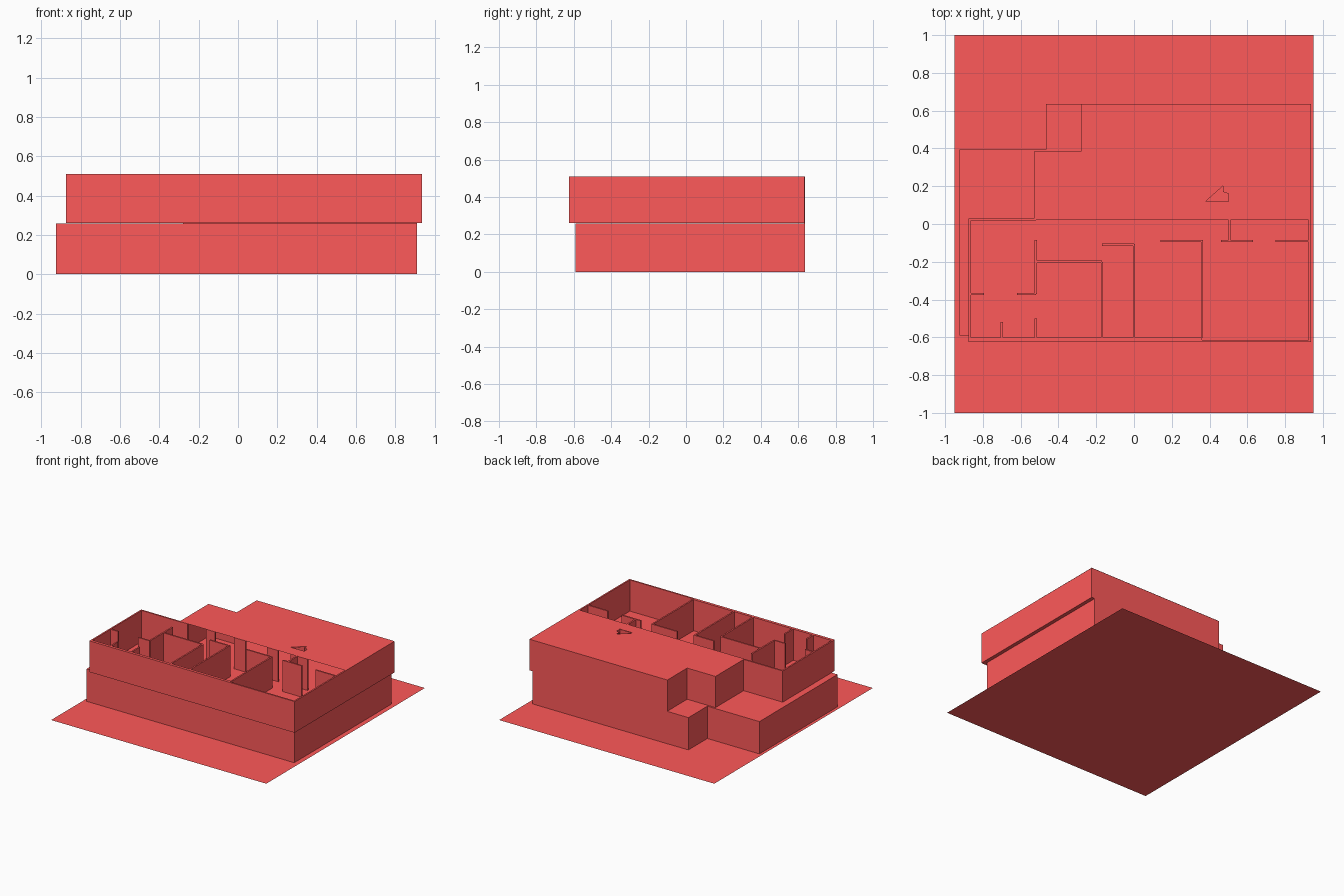
import bpy, bmesh
from mathutils import Vector

if "Cube" in bpy.data.objects:
    bpy.data.objects.remove(bpy.data.objects["Cube"])

MAT = bpy.data.materials.new("red")
MAT.diffuse_color = (1.0, 0.1, 0.1, 1)
MAT.use_nodes = True
MAT.node_tree.nodes["Principled BSDF"].inputs["Base Color"].default_value = MAT.diffuse_color
FLOOR, TOP, T = 0.26, 0.51, 0.012


def finish(name, bm):
    bmesh.ops.recalc_face_normals(bm, faces=bm.faces)
    me = bpy.data.meshes.new(name)
    bm.to_mesh(me)
    bm.free()
    me.materials.append(MAT)
    ob = bpy.data.objects.new(name, me)
    bpy.context.collection.objects.link(ob)
    return ob


def prism(name, pts, z0, z1):
    bm = bmesh.new()
    base = bm.faces.new([bm.verts.new((x, y, z0)) for x, y in pts])
    ext = bmesh.ops.extrude_face_region(bm, geom=[base], use_keep_orig=True)
    top = [v for v in ext["geom"] if isinstance(v, bmesh.types.BMVert)]
    bmesh.ops.translate(bm, verts=top, vec=(0, 0, z1 - z0))
    return finish(name, bm)


def sheet(name, loops, z):
    # flat sheet; the second loop, if any, is a hole
    bm = bmesh.new()
    edges = []
    for pts in loops:
        vs = [bm.verts.new((x, y, z)) for x, y in pts]
        edges += [bm.edges.new((vs[i - 1], vs[i])) for i in range(len(vs))]
    bmesh.ops.triangle_fill(bm, edges=edges, use_beauty=True, normal=(0, 0, 1))
    bmesh.ops.dissolve_limit(bm, angle_limit=0.01, verts=bm.verts, edges=bm.edges)
    return finish(name, bm)


def ring_wall(name, pts, z0, z1, t):
    # closed wall following a right-angled counter-clockwise outline
    bm = bmesh.new()
    n = len(pts)
    P = [Vector(p) for p in pts]
    rows = []
    for i in range(n):
        d1 = (P[i] - P[i - 1]).normalized()
        d2 = (P[(i + 1) % n] - P[i]).normalized()
        q = P[i] + t * (Vector((-d1.y, d1.x)) + Vector((-d2.y, d2.x)))
        rows.append([bm.verts.new((p.x, p.y, z)) for p, z in
                     ((P[i], z0), (P[i], z1), (q, z1), (q, z0))])
    for i in range(n):
        a, b = rows[i - 1], rows[i]
        for k in range(4):
            bm.faces.new((a[k], b[k], b[k - 3], a[k - 3]))
    return finish(name, bm)


def box(name, x0, x1, y0, y1, z0=FLOOR, z1=TOP - 0.001):
    return prism(name, [(x0, y0), (x1, y0), (x1, y1), (x0, y1)], z0, z1)


# plot of land
sheet("ground_plot", [[(-0.95, -1), (0.95, -1), (0.95, 1), (-0.95, 1)]], 0)

# ground storey
prism("lower_storey", [(-0.925, -0.59), (0.91, -0.59), (0.91, 0.634),
                       (-0.465, 0.634), (-0.465, 0.395), (-0.925, 0.395)],
      0, FLOOR - 0.002)

# upper storey floor and outer walls
upper = [(-0.875, -0.625), (0.937, -0.625), (0.937, 0.634), (-0.28, 0.634),
         (-0.28, 0.385), (-0.53, 0.385), (-0.53, 0.03), (-0.875, 0.03)]
sheet("upper_floor", [upper], FLOOR)
ring_wall("upper_outer_wall", upper, FLOOR, TOP - 0.001, T)

# continuous rear face through both storeys
box("rear_wall_face", -0.28, 0.91, 0.630, 0.635, 0, TOP - 0.001)

# roof over the rear half, with a small opening above a shaft
hole = [(0.38, 0.12), (0.5, 0.12), (0.5, 0.16), (0.47, 0.17), (0.47, 0.2)]
sheet("rear_roof", [[(-0.53, 0.02), (0.937, 0.02), (0.937, 0.635), (-0.28, 0.635),
                     (-0.28, 0.385), (-0.53, 0.385)], hole], TOP)
bm = bmesh.new()
lo, hi = ([bm.verts.new((x, y, z)) for x, y in hole] for z in (FLOOR, TOP - 0.001))
for i in range(len(hole)):
    bm.faces.new((lo[i - 1], lo[i], hi[i], hi[i - 1]))
finish("roof_shaft", bm)

# thicker lining of the front wall
box("front_wall_lining", -0.865, 0.36, -0.614, -0.602)

# partitions running front to back: x, y start, y end
for x, y0, y1 in [(-0.70, -0.602, -0.52), (-0.52, -0.602, -0.50),
                  (-0.52, -0.37, -0.085), (-0.17, -0.602, -0.20),
                  (0.0, -0.602, -0.105), (0.36, -0.602, -0.085),
                  (0.505, -0.085, 0.02)]:
    box("partition_lengthwise", x - T / 2, x + T / 2, y0, y1)

# partitions running side to side: y, x start, x end
for y, x0, x1 in [(-0.37, -0.865, -0.795), (-0.37, -0.62, -0.52),
                  (-0.20, -0.52, -0.17), (-0.11, -0.17, 0.0),
                  (-0.09, 0.14, 0.36), (-0.09, 0.46, 0.63),
                  (-0.09, 0.75, 0.925)]:
    box("partition_crosswise", x0, x1, y - T / 2, y + T / 2)

# wall stubs under the roof edge, between openings
for x0, x1 in [(-0.53, -0.46), (-0.30, -0.22), (-0.05, 0.05), (0.24, 0.34), (0.51, 0.6)]:
    box("rear_room_wall", x0, x1, 0.022, 0.022 + T)
